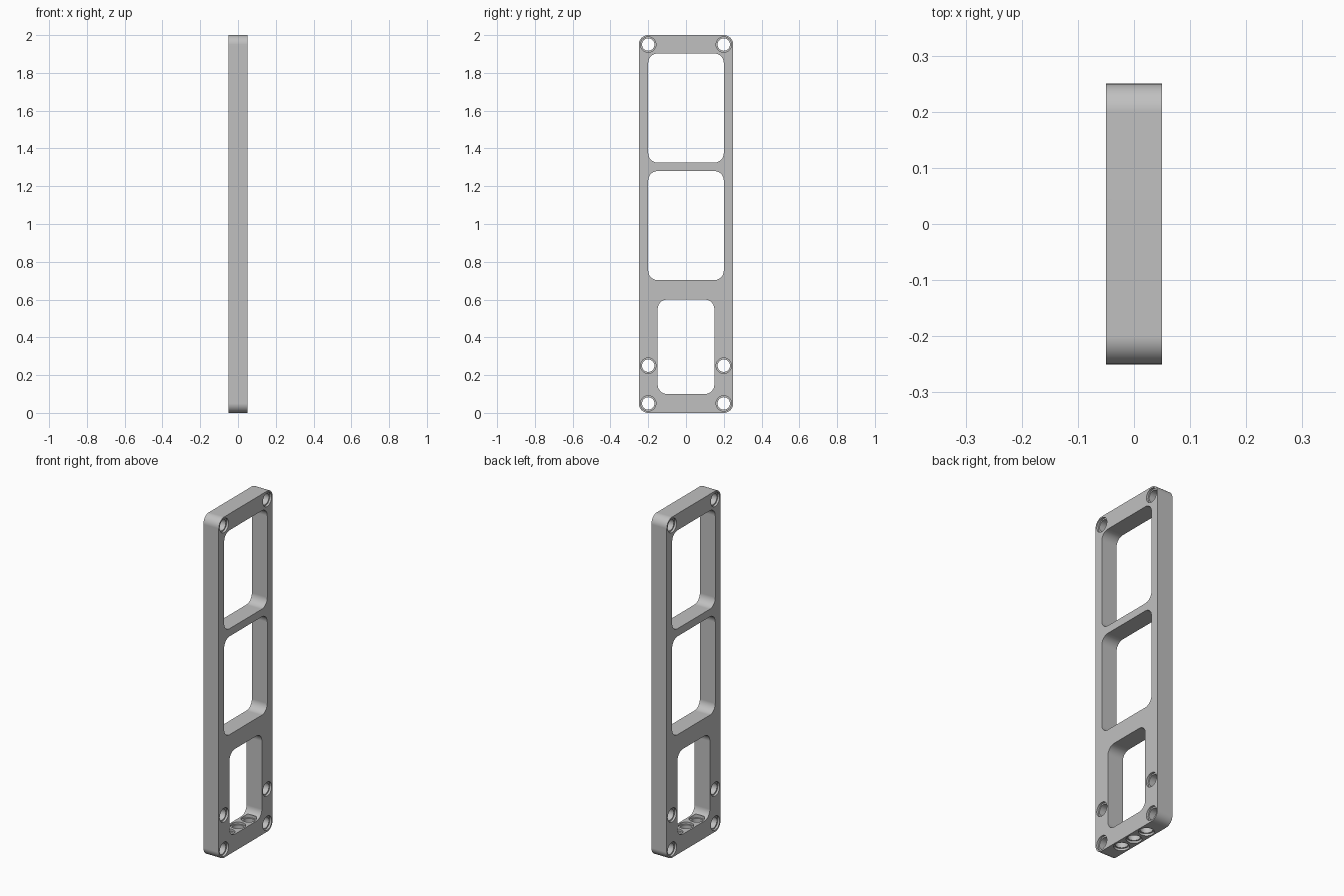
import bpy
import bmesh
from math import sin, cos, pi
from mathutils import Vector

cube = bpy.data.objects.get("Cube")
if cube:
    bpy.data.objects.remove(cube)

HALF_T = 0.05          # half thickness of the plate
HOLE_R, RIM_R = 0.033, 0.041
RIM_DEPTH = 0.0125
SIDES, ARC = 32, 10


def loft(bm, rings):
    """Skin consecutive rings of points and cap both ends."""
    loops = [[bm.verts.new(p) for p in ring] for ring in rings]
    n = len(loops[0])
    for a, b in zip(loops, loops[1:]):
        for i in range(n):
            j = (i + 1) % n
            bm.faces.new((a[i], a[j], b[j], b[i]))
    bm.faces.new(loops[0][::-1])
    bm.faces.new(loops[-1])


def rounded_prism(bm, half_w, z0, z1, half_t, r=0.05):
    """Rounded rectangle in the y-z plane, extruded along x."""
    outline = []
    corners = ((half_w - r, z1 - r), (r - half_w, z1 - r),
               (r - half_w, z0 + r), (half_w - r, z0 + r))
    for k, (cy, cz) in enumerate(corners):
        for i in range(ARC + 1):
            a = (k + i / ARC) * pi / 2
            outline.append((cy + r * cos(a), cz + r * sin(a)))
    loft(bm, [[(x, y, z) for y, z in outline] for x in (-half_t, half_t)])


def stepped_bore(bm, centre, axis):
    """Through hole with a recessed rim at both ends."""
    centre, axis = Vector(centre), Vector(axis)
    u = axis.orthogonal().normalized()
    v = axis.cross(u)
    end, step = HALF_T + 0.01, HALF_T - RIM_DEPTH
    profile = ((-end, RIM_R), (-step, RIM_R), (-step, HOLE_R),
               (step, HOLE_R), (step, RIM_R), (end, RIM_R))
    rings = []
    for d, r in profile:
        rings.append([centre + axis * d + r * (u * cos(a) + v * sin(a))
                      for a in (2 * pi * i / SIDES for i in range(SIDES))])
    loft(bm, rings)


def make_object(name, bm):
    bmesh.ops.recalc_face_normals(bm, faces=bm.faces)
    mesh = bpy.data.meshes.new(name)
    bm.to_mesh(mesh)
    bm.free()
    obj = bpy.data.objects.new(name, mesh)
    bpy.context.collection.objects.link(obj)
    return obj


# Plate body
bm = bmesh.new()
rounded_prism(bm, 0.25, 0, 2, HALF_T)
frame = make_object("frame_plate", bm)

# Three window openings
bm = bmesh.new()
for half_w, z0, z1 in ((0.2, 1.325, 1.903), (0.2, 0.703, 1.28), (0.15, 0.1, 0.6)):
    rounded_prism(bm, half_w, z0, z1, HALF_T * 2)
windows = make_object("window_cutter", bm)

# Pin holes through the plate, and upright ones through the bottom bar
bm = bmesh.new()
for side in (-1, 1):
    for z in (0.05, 0.25, 1.95):
        stepped_bore(bm, (0, 0.2 * side, z), (1, 0, 0))
for y in (-0.1, 0, 0.1):
    stepped_bore(bm, (0, y, 0.05), (0, 0, 1))
bores = make_object("pin_hole_cutter", bm)

# Cut the openings
bpy.ops.object.select_all(action='DESELECT')
frame.select_set(True)
bpy.context.view_layer.objects.active = frame
for cutter in (windows, bores):
    cutter.hide_render = True
    mod = frame.modifiers.new(cutter.name, 'BOOLEAN')
    mod.operation = 'DIFFERENCE'
    mod.solver = 'EXACT'
    mod.object = cutter
    bpy.ops.object.modifier_apply(modifier=mod.name)
    bpy.data.objects.remove(cutter)

# Smooth corners with crisp edges
bpy.ops.object.shade_smooth_by_angle(angle=pi / 6)
mod = frame.modifiers.new("flat_face_normals", 'WEIGHTED_NORMAL')
mod.keep_sharp = True

# Colour
grey = bpy.data.materials.new("light_grey")
grey.use_nodes = True
colour = (0.53, 0.53, 0.53, 1)
grey.diffuse_color = colour
grey.node_tree.nodes["Principled BSDF"].inputs["Base Color"].default_value = colour
frame.data.materials.clear()
frame.data.materials.append(grey)
